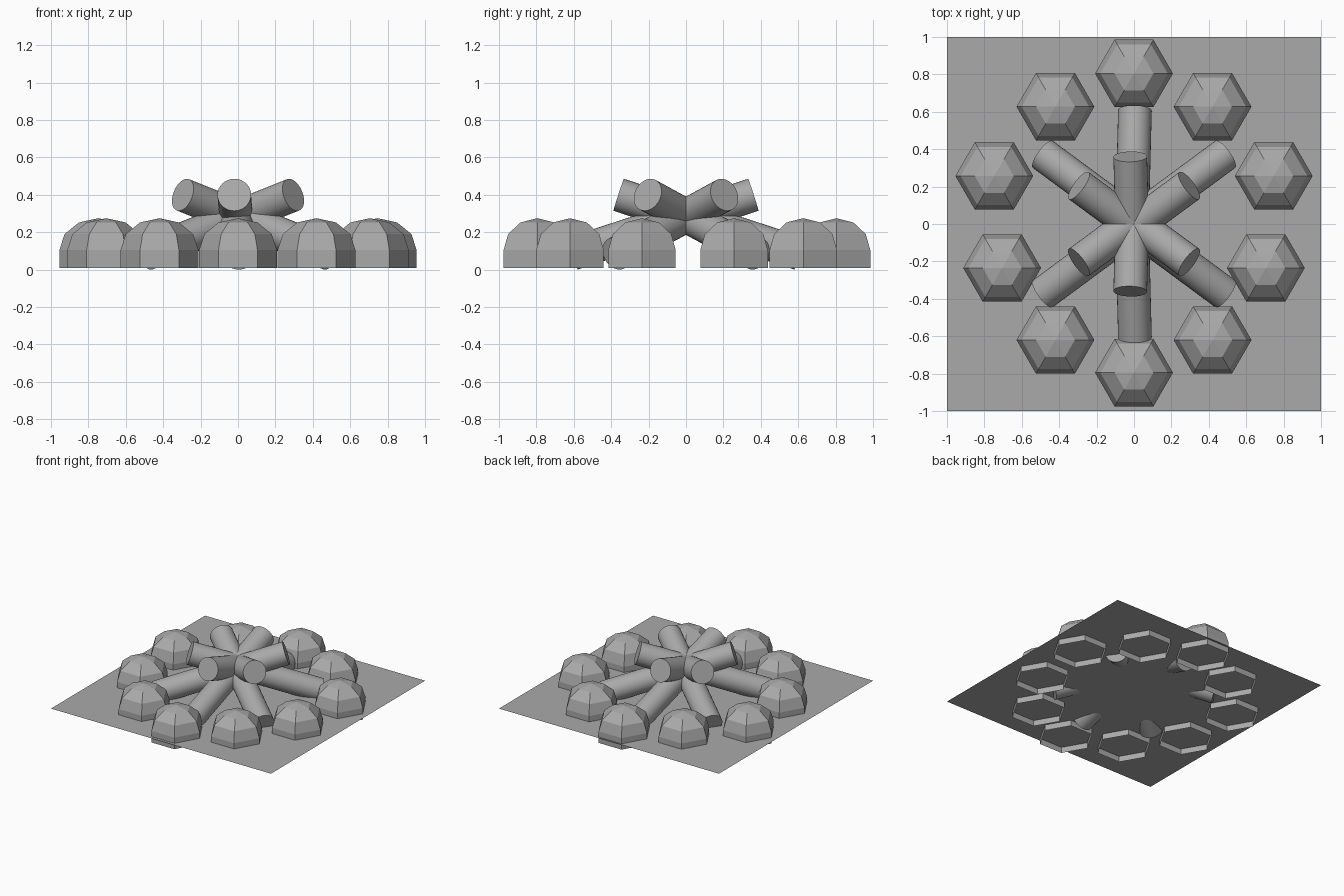
import bpy, bmesh
from math import sin, cos, pi, radians
from mathutils import Vector

cube = bpy.data.objects.get("Cube")
if cube:
    bpy.data.objects.remove(cube, do_unlink=True)

grey = bpy.data.materials.new("plain_grey")
grey.use_nodes = True
grey.diffuse_color = (0.4, 0.4, 0.4, 1)
grey.node_tree.nodes["Principled BSDF"].inputs["Base Color"].default_value = (0.4, 0.4, 0.4, 1)


def finish(name, bm):
    mesh = bpy.data.meshes.new(name)
    bm.to_mesh(mesh)
    bm.free()
    mesh.materials.append(grey)
    obj = bpy.data.objects.new(name, mesh)
    bpy.context.collection.objects.link(obj)
    return obj


# Ground sheet, slightly above the lowest points
bm = bmesh.new()
bmesh.ops.create_grid(bm, x_segments=1, y_segments=1, size=1)
bmesh.ops.translate(bm, verts=bm.verts, vec=(0, 0, 0.058))
finish("ground_sheet", bm)


# Open hexagonal domes with a straight skirt
def dome(name, x, y, radius=0.208, height=0.17, eaves=0.105, sides=6):
    profile = [(radius, 0.01)]
    profile += [(radius * cos(a), eaves + height * sin(a)) for a in (0, pi / 6, pi / 3)]
    bm = bmesh.new()
    rings = [[bm.verts.new((x + r * cos(2 * pi * i / sides), y + r * sin(2 * pi * i / sides), z))
              for i in range(sides)] for r, z in profile]
    tip = bm.verts.new((x, y, eaves + height))
    for i in range(sides):
        j = (i + 1) % sides
        for low, high in zip(rings, rings[1:]):
            bm.faces.new((low[i], low[j], high[j], high[i]))
        bm.faces.new((rings[-1][i], rings[-1][j], tip))
    finish(name, bm)


dome("dome_back", 0, 0.805)
dome("dome_front", 0, -0.795)
for side, s in (("left", 1), ("right", -1)):
    for place, x, y in (("back", 0.42, 0.627), ("mid_back", 0.747, 0.257),
                        ("mid_front", 0.705, -0.235), ("front", 0.42, -0.62)):
        dome(f"dome_{place}_{side}", s * x, y)


# Slanted tubes crossing at the middle: a raised end opposite a buried end
def tube(name, top, bottom, radius=0.09):
    a, b = Vector((*top, 0.4)), Vector((*bottom, 0.086))
    axis = a - b
    bm = bmesh.new()
    bmesh.ops.create_cone(bm, cap_ends=True, segments=32, radius1=radius,
                          radius2=radius, depth=axis.length)
    bmesh.ops.rotate(bm, verts=bm.verts, matrix=axis.to_track_quat('Z', 'Y').to_matrix())
    bmesh.ops.translate(bm, verts=bm.verts, vec=(a + b) / 2)
    obj = finish(name, bm)
    bpy.ops.object.select_all(action='DESELECT')
    obj.select_set(True)
    bpy.context.view_layer.objects.active = obj
    bpy.ops.object.shade_smooth_by_angle(angle=radians(30))


for end, e in (("front", -1), ("back", 1)):
    tube(f"tube_{end}", (-0.02, e * 0.36), (0.005, -e * 0.607))
    for side, s in (("left", 1), ("right", -1)):
        tube(f"tube_{end}_{side}", (s * 0.295, e * 0.205), (-s * 0.487, -e * 0.372))
